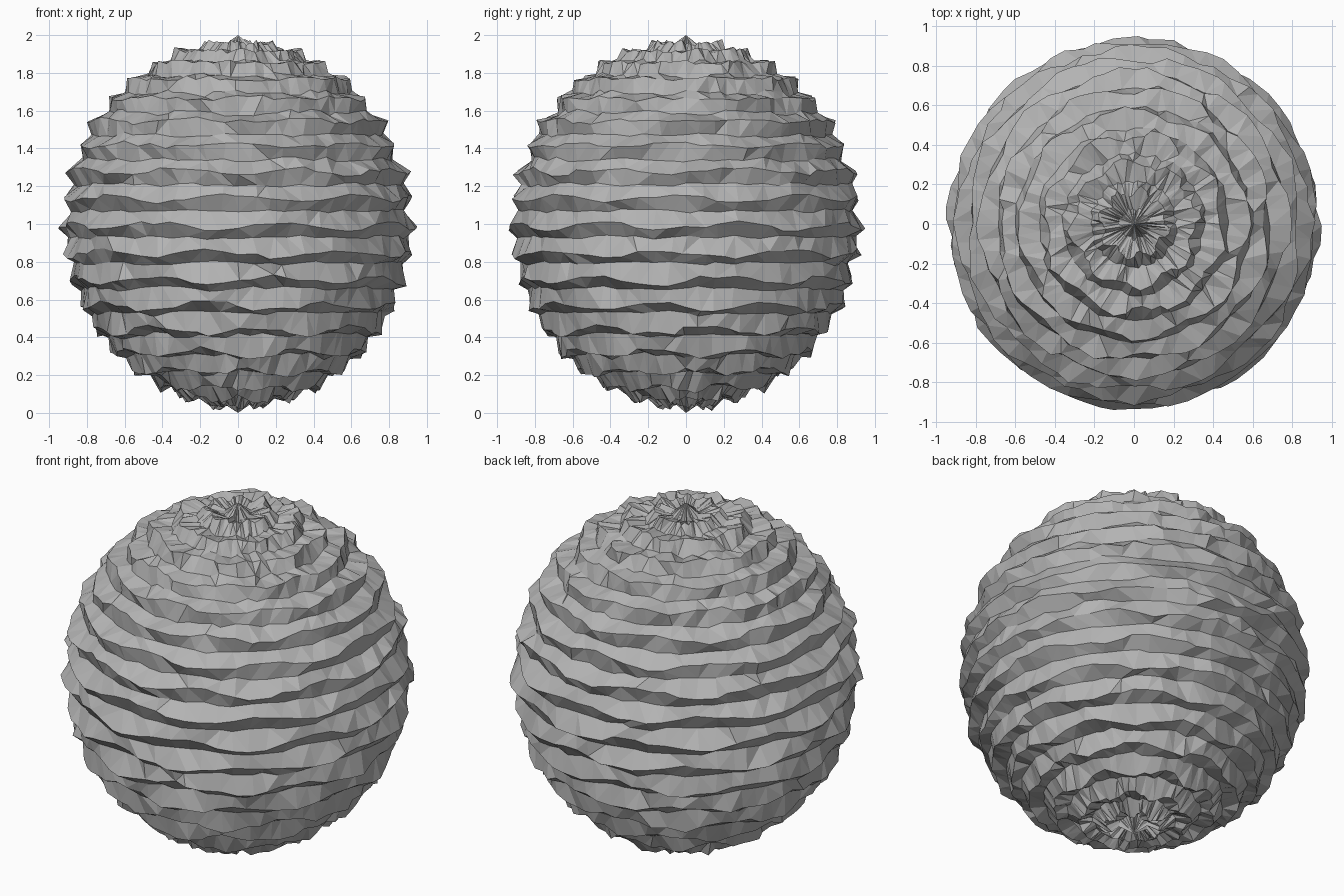
import bpy
import bmesh
import math
import random
from mathutils import Vector

random.seed(7)
SEGMENTS, RINGS = 64, 40
STEP = math.pi / RINGS

cube = bpy.data.objects.get("Cube")
if cube:
    bpy.data.objects.remove(cube, do_unlink=True)

# Plain grey stone colour
grey = bpy.data.materials.new("stone_grey")
grey.use_nodes = True
colour = (0.45, 0.45, 0.45, 1)
grey.diffuse_color = colour
grey.node_tree.nodes["Principled BSDF"].inputs["Base Color"].default_value = colour


def rugged_point(co):
    """Move a point of the unit sphere on to the ridged, faceted surface."""
    polar = math.acos(max(-1, min(1, co.z)))
    around = math.atan2(co.y, co.x)
    row = round(polar / STEP)
    if row in (0, RINGS):
        return Vector((0, 0, co.z))
    # Every second ring juts out, and the ridges are staggered in a slow spiral
    ridge = 1 if row % 2 == 0 else -1
    wave = math.sin(8 * around + (math.pi + 0.25) * (row // 2))
    radius = 0.909 + 0.022 * ridge + 0.01 * wave + random.uniform(-0.014, 0.014)
    radius += 0.045 * math.cos(polar) ** 2
    # Ridge edges hang down in a zigzag, like shingles
    if ridge > 0:
        polar += STEP * (0.15 + 0.25 * wave)
    polar += STEP * random.uniform(-0.15, 0.15)
    around += random.uniform(-0.25, 0.25) * math.tau / SEGMENTS
    flat = radius * math.sin(polar)
    return Vector((flat * math.cos(around), flat * math.sin(around),
                   radius * math.cos(polar)))


# Rugged ball, resting on its lower pole
bm = bmesh.new()
bmesh.ops.create_uvsphere(bm, u_segments=SEGMENTS, v_segments=RINGS, radius=1)
for vert in bm.verts:
    vert.co = rugged_point(vert.co) + Vector((0, 0, 1))
bmesh.ops.triangulate(bm, faces=bm.faces[:], quad_method="SHORT_EDGE")
bmesh.ops.recalc_face_normals(bm, faces=bm.faces[:])
mesh = bpy.data.meshes.new("rugged_ball")
bm.to_mesh(mesh)
bm.free()
mesh.materials.append(grey)
ball = bpy.data.objects.new("rugged_ball", mesh)
bpy.context.collection.objects.link(ball)
